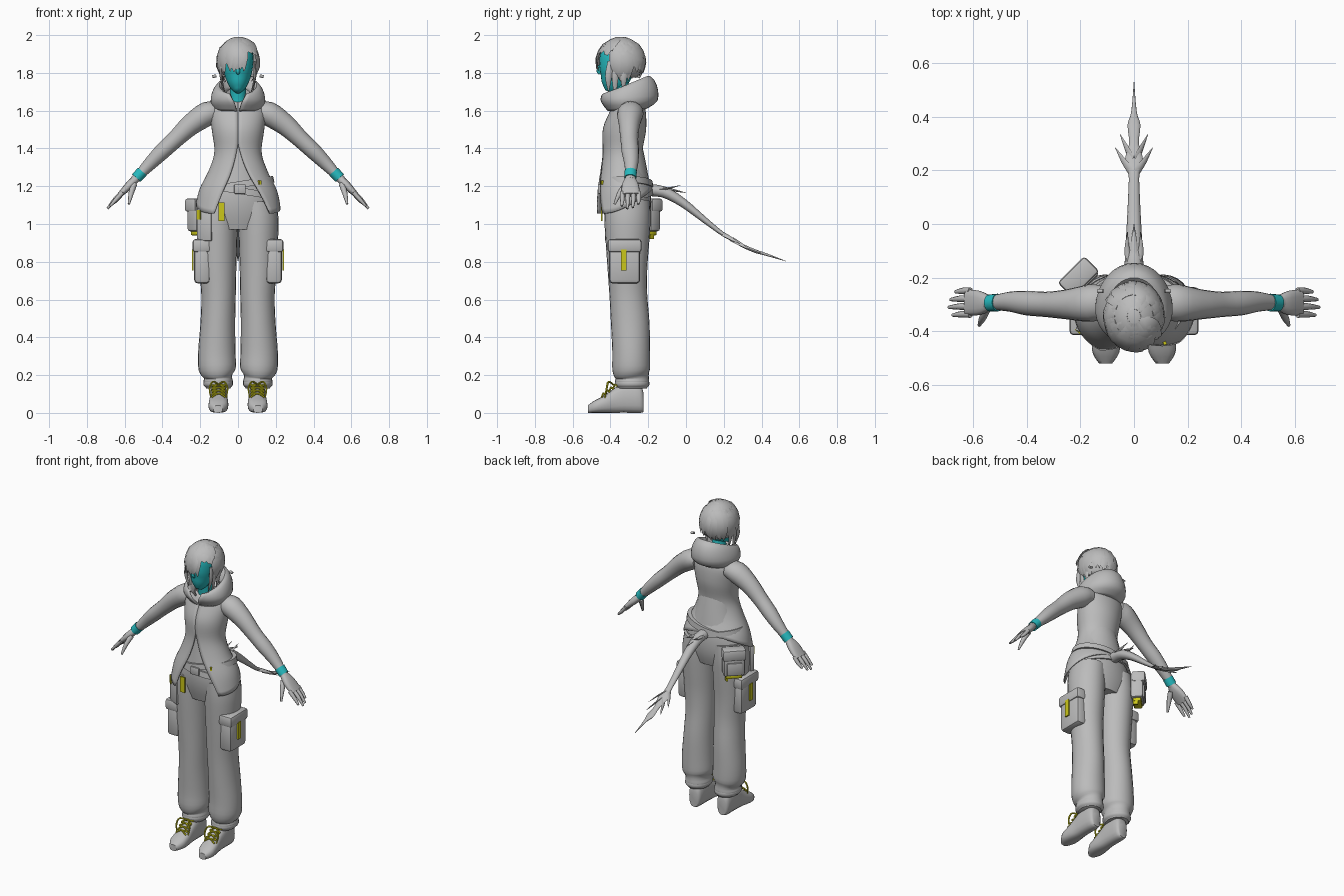
import bpy, bmesh, math, random
from mathutils import Vector, Matrix

random.seed(4)
cube = bpy.data.objects.get("Cube")
if cube:
    bpy.data.objects.remove(cube, do_unlink=True)


def material(name, r, g, b):
    m = bpy.data.materials.new(name)
    m.use_nodes = True
    m.diffuse_color = (r, g, b, 1)
    m.node_tree.nodes["Principled BSDF"].inputs["Base Color"].default_value = (r, g, b, 1)
    return m


grey = material("plain grey", 0.5, 0.5, 0.5)
teal = material("teal skin", 0.02, 0.5, 0.53)
yellow = material("yellow trim", 0.6, 0.57, 0.01)


def finish(name, bm, mat, angle=40):
    bmesh.ops.recalc_face_normals(bm, faces=bm.faces)
    mesh = bpy.data.meshes.new(name)
    bm.to_mesh(mesh)
    bm.free()
    mesh.materials.append(mat)
    mesh.shade_smooth()
    mesh.set_sharp_from_angle(angle=math.radians(angle))
    obj = bpy.data.objects.new(name, mesh)
    bpy.context.scene.collection.objects.link(obj)
    return obj


def thicken(obj, amount):
    mod = obj.modifiers.new("thickness", "SOLIDIFY")
    mod.thickness = amount
    mod.offset = 0


def grid(bm, rows, closed):
    """Join rows of points into quads."""
    vs = [[bm.verts.new(p) for p in row] for row in rows]
    n = len(vs[0])
    for lo, hi in zip(vs, vs[1:]):
        for i in range(n if closed else n - 1):
            j = (i + 1) % n
            bm.faces.new((lo[i], lo[j], hi[j], hi[i]))
    return vs


def spline(rows, steps):
    """Smooth curve through rows of numbers."""
    ext = [rows[0]] + list(rows) + [rows[-1]]
    out = []
    for p, q, r, s in zip(ext, ext[1:], ext[2:], ext[3:]):
        for k in range(steps):
            t = k / steps
            out.append([b + t * (c - a) / 2 + t * t * (a - 2.5 * b + 2 * c - d / 2)
                        + t ** 3 * (d - a + 3 * (b - c)) / 2 for a, b, c, d in zip(p, q, r, s)])
    return out + [list(rows[-1])]


def tube(name, rows, mat, ref=(1, 0, 0), axis=None, n=16, power=1, steps=3):
    """Loft of ellipses; each row is x, y, z, half width along ref, other half width."""
    rows = spline(rows, steps)
    rings = []
    for i, row in enumerate(rows):
        c = Vector(row[:3])
        ahead, behind = rows[min(i + 1, len(rows) - 1)], rows[max(i - 1, 0)]
        t = Vector(axis) if axis else Vector(ahead[:3]) - Vector(behind[:3])
        t.normalize()
        u = Vector(ref) - t * t.dot(Vector(ref))
        u.normalize()
        v = t.cross(u)
        ring = []
        for k in range(n):
            a = math.tau * k / n
            ca, sa = math.cos(a), math.sin(a)
            ring.append(c + u * max(row[3], .001) * math.copysign(abs(ca) ** power, ca)
                        + v * max(row[4], .001) * math.copysign(abs(sa) ** power, sa))
        rings.append(ring)
    bm = bmesh.new()
    vs = grid(bm, rings, True)
    bm.faces.new(vs[0])
    bm.faces.new(vs[-1])
    return finish(name, bm, mat, 50)


def box(name, centre, size, mat, turn=0, bevel=0.0):
    bm = bmesh.new()
    bmesh.ops.create_cube(bm, size=1)
    bmesh.ops.scale(bm, vec=size, verts=bm.verts)
    if bevel:
        bmesh.ops.bevel(bm, geom=bm.edges[:], offset=bevel, segments=2, affect="EDGES", profile=.5)
    bmesh.ops.rotate(bm, matrix=Matrix.Rotation(math.radians(turn), 3, "Z"), verts=bm.verts)
    bmesh.ops.translate(bm, vec=centre, verts=bm.verts)
    return finish(name, bm, mat)


def flip(rows, s):
    return [(s * r[0], *r[1:]) for r in rows]


# Head, neck and nose
tube("face", [(0, -.41, 1.7, .015, .02), (0, -.395, 1.73, .045, .057), (0, -.375, 1.78, .068, .082),
              (0, -.365, 1.84, .08, .095), (0, -.355, 1.9, .08, .095), (0, -.345, 1.96, .05, .06)], teal, n=20)
tube("nose", [(0, -.448, 1.85, .006, .008), (0, -.462, 1.81, .011, .012), (0, -.455, 1.795, .008, .006)], teal, n=8)
tube("neck", [(0, -.325, 1.56, .06, .06), (0, -.335, 1.64, .045, .045), (0, -.35, 1.76, .043, .045)], teal)

# Hair cap, open over the face
CENTRE, RADII = Vector((0, -.345, 1.865)), Vector((.105, .12, .122))
bm = bmesh.new()
bmesh.ops.create_uvsphere(bm, u_segments=24, v_segments=16, radius=1)
gone = [v for v in bm.verts if (v.co.y < -.2 and v.co.z < .45) or v.co.z < -.8]
bmesh.ops.delete(bm, geom=gone, context="VERTS")
bmesh.ops.scale(bm, vec=RADII, verts=bm.verts)
bmesh.ops.translate(bm, vec=CENTRE, verts=bm.verts)
thicken(finish("hair_cap", bm, grey), .008)


def on_head(az, el, k):
    az, el = math.radians(az), math.radians(el)
    d = Vector((math.sin(az) * math.cos(el), -math.cos(az) * math.cos(el), math.sin(el)))
    return CENTRE + d * RADII * k


# Layered locks: long fringe on one side, swept short on the other
for layer, start in enumerate((78, 50)):
    for az in range(-180, 180, 24):
        az += layer * 12 + random.uniform(-5, 5)
        if -75 < az < 8:
            end = -26
        elif 8 <= az < 65:
            end = 18
        else:
            end = -48 if abs(az) < 115 else -36
        end += random.uniform(-9, 9)
        rows = []
        for f, k, w in ((0, .98, .016), (.35, 1.02, .032), (.7, 1.06, .026), (1, 1.12, .002)):
            k += random.uniform(0, .04) * f
            rows.append((*on_head(az + 10 * f, start + (end - start) * f, k), w, .007 * (1.2 - f)))
        side = (math.cos(math.radians(az)), math.sin(math.radians(az)), 0)
        tube("hair_lock", rows, grey, ref=side, n=6, steps=2)
for s in (1, -1):
    for y, low in ((-.41, 1.7), (-.375, 1.66), (-.33, 1.69)):
        tube("neck_lock", flip([(.085, y + .01, 1.86, .015, .008), (.09, y, 1.78, .018, .008),
                                (.07, y, low, .002, .002)], s), grey, ref=(0, 1, 0), n=6)
    tube("ear_bead", flip([(.115, -.25, 1.785, .008, .008), (.136, -.25, 1.78, .008, .008)], s), grey,
         ref=(0, 1, 0), n=8, steps=1)

# Tunic with a flared, slanted hem and a front slit: z, half width, front y, back y
PROFILE = spline([(1.655, .075, -.37, -.25), (1.64, .11, -.38, -.235), (1.6, .143, -.397, -.218),
                  (1.5, .135, -.437, -.215), (1.38, .121, -.437, -.235), (1.28, .152, -.452, -.22),
                  (1.17, .205, -.477, -.175), (1.04, .228, -.5, -.15)], 4)


def profile_at(z):
    for p, q in zip(PROFILE, PROFILE[1:]):
        if q[0] <= z <= p[0]:
            t = (p[0] - z) / (p[0] - q[0])
            return [a + (b - a) * t for a, b in zip(p, q)]
    return PROFILE[-1]


rows = []
for i in range(25):
    t = i / 24
    row = []
    for k in range(41):
        back = (1 - math.cos(math.tau * k / 40)) / 2
        z = 1.655 + (1.055 + .13 * back - 1.655) * t
        open_by = max(0, 1.42 - z) / .37
        first, last = .85 * open_by, math.tau - .6 * open_by
        a = first + (last - first) * k / 40
        _, rx, yf, yb = profile_at(z)
        row.append((rx * math.sin(a), (yf + yb) / 2 - (yb - yf) / 2 * math.cos(a), z))
    rows.append(row)
bm = bmesh.new()
grid(bm, rows, False)
thicken(finish("tunic", bm, grey), .008)

# Hood collar lying on the shoulders: half width, front reach, back reach, front z, back rise, gap
rows = []
for rx, front, back, z, rise, gap in spline([(.115, .09, .1, 1.6, .01, .06), (.14, .125, .165, 1.645, .01, .15),
                                             (.128, .13, .16, 1.675, .06, .3), (.1, .12, .12, 1.68, .1, .42),
                                             (.07, .08, .08, 1.64, .08, .4)], 3):
    row = []
    for k in range(33):
        a = gap + (math.tau - 2 * gap) * k / 32
        reach = front if math.cos(a) > 0 else back
        row.append((rx * math.sin(a), -.32 - reach * math.cos(a), z + rise * (1 - math.cos(a)) / 2))
    rows.append(row)
bm = bmesh.new()
grid(bm, rows, False)
thicken(finish("hood", bm, grey), .01)

# Inner shirt, trouser seat and crossed belts
tube("trouser_seat", [(0, -.31, .97, .16, .1), (0, -.31, 1.05, .2, .122), (0, -.315, 1.15, .19, .13),
                      (0, -.32, 1.28, .135, .115), (0, -.33, 1.45, .1, .09)], grey, n=24)
for s, z in ((1, 1.16), (-1, 1.19)):
    tube("belt", [(0, -.315, z, .195, .142), (0, -.315, z + .035, .188, .138)], grey,
         axis=(s * .16, 0, 1), n=32, steps=1)
box("belt_buckle", (.01, -.46, 1.185), (.06, .012, .05), grey, bevel=.004)
box("tunic_stud", (.115, -.445, 1.22), (.012, .012, .02), yellow, 30)

for s in (1, -1):
    # Bare arm, wristband and hand
    tube("arm", flip([(.1, -.285, 1.595, .055, .045), (.16, -.295, 1.585, .07, .064), (.25, -.3, 1.525, .056, .056),
                      (.33, -.3, 1.45, .047, .046), (.4, -.295, 1.385, .046, .043), (.46, -.29, 1.325, .038, .036),
                      (.52, -.293, 1.262, .028, .026), (.55, -.295, 1.232, .028, .022)], s), grey, ref=(0, 1, 0))
    tube("wristband", flip([(.507, -.293, 1.277, .033, .031), (.538, -.295, 1.243, .032, .03)], s), teal,
         ref=(0, 1, 0), steps=1)
    tube("palm", flip([(.54, -.295, 1.24, .027, .02), (.575, -.295, 1.205, .045, .022),
                       (.625, -.292, 1.155, .048, .014)], s), grey, ref=(0, 1, 0), power=.8)
    for i, reach in enumerate((.05, .068, .074, .06)):
        y = -.25 - .029 * i
        tube("finger", flip([(.61, y, 1.168, .013, .012), (.615 + reach / 2, y, 1.13, .012, .011),
                             (.617 + reach, y - .003, 1.155 - reach, .006, .006)], s), grey, ref=(0, 1, 0), n=8)
    tube("thumb", flip([(.55, -.315, 1.21, .018, .016), (.565, -.35, 1.165, .014, .014),
                        (.578, -.378, 1.105, .006, .006)], s), grey, ref=(0, 1, 0), n=8)

    # Baggy trouser leg with gathered cuff
    tube("trouser_leg", flip([(.105, -.285, .13, .064, .078), (.105, -.285, .165, .078, .09), (.106, -.285, .19, .074, .088),
                              (.11, -.29, .23, .098, .1), (.112, -.29, .32, .099, .1), (.107, -.295, .47, .092, .102),
                              (.103, -.305, .62, .091, .1), (.107, -.31, .76, .098, .105), (.108, -.31, .9, .103, .115),
                              (.108, -.31, 1.02, .107, .122), (.1, -.312, 1.12, .1, .12)], s), grey, n=24)
    tube("trouser_cuff", flip([(.105, -.285, .13, .06, .075), (.105, -.285, .15, .079, .092),
                               (.105, -.285, .185, .07, .085)], s), grey, n=24)
    box("thigh_pocket", (s * .19, -.325, .785), (.085, .165, .2), grey, bevel=.02)
    box("pocket_flap", (s * .193, -.325, .885), (.095, .18, .07), grey, bevel=.015)
    box("pocket_strap", (s * .24, -.33, .81), (.008, .03, .11), yellow)

    # Boot and crossed laces
    tube("boot", flip([(.102, -.225, .055, .028, .05), (.102, -.245, .075, .042, .075), (.102, -.33, .078, .046, .077),
                       (.102, -.38, .065, .047, .065), (.103, -.43, .047, .052, .047), (.105, -.48, .034, .05, .034),
                       (.106, -.52, .02, .025, .02)], s), grey, axis=(0, -1, 0), power=.75)
    for i in range(5):
        y, z = -.445 + .02 * i, .09 + .0155 * i
        for d in (1, -1):
            tube("lace", flip([(.103 - d * .036, y, z - .006, .005, .005), (.103, y + .008, z + .014, .005, .005),
                               (.103 + d * .036, y + .018, z + .006, .005, .005)], s), yellow, ref=(0, 0, 1), n=6)
    for d in (1, -1):
        tube("lace_bow", flip([(.103, -.385, .15, .005, .005), (.103 + d * .03, -.41, .165, .006, .005),
                               (.103 + d * .048, -.42, .13, .005, .005), (.103 + d * .04, -.43, .075, .003, .003)], s),
             yellow, ref=(0, 1, 0), n=6)

# Hip pouch, front pocket and hanging tabs
box("hip_pouch", (-.2, -.205, 1.045), (.13, .075, .17), grey, 45, .015)
box("pouch_flap", (-.207, -.198, 1.1), (.14, .08, .07), grey, 45, .012)
box("pouch_panel", (-.228, -.177, 1.01), (.09, .012, .08), grey, 45, .004)
box("pouch_base", (-.2, -.205, .955), (.1, .05, .03), yellow, 45, .008)
box("pouch_tab", (-.165, -.183, .965), (.012, .03, .09), yellow, 45)
box("front_pocket", (-.175, -.4, .995), (.085, .03, .17), grey, -25, .006)
box("front_tab", (-.088, -.446, 1.065), (.032, .008, .1), yellow)
box("side_tab", (-.208, -.4, 1.05), (.025, .008, .05), yellow, -40)

# Tail with spiked base and barbed blade
tube("tail", [(0, -.22, 1.18, .036, .032), (0, -.12, 1.17, .034, .03), (0, -.02, 1.115, .028, .024),
              (0, .1, 1.02, .022, .016), (0, .19, .95, .02, .011), (0, .24, .92, .034, .009), (0, .3, .885, .018, .009),
              (0, .37, .855, .024, .009), (0, .42, .84, .01, .007), (0, .53, .803, .001, .001)], grey, n=12)
for s in (1, -1):
    for y, z, out in ((.2, .945, .07), (.25, .915, .052)):
        tube("tail_barb", flip([(.006, y - .01, z + .005, .016, .006), (out * .55, y + .035, z - .02, .012, .005),
                                (out, y + .085, z - .05, .001, .001)], s), grey, ref=(0, 1, 0), n=6)
    tube("tail_spike", flip([(.018, -.15, 1.185, .014, .01), (.026, -.09, 1.19, .009, .006),
                             (.024, -.03, 1.205, .001, .001)], s), grey, n=6)
tube("tail_ridge", [(0, -.12, 1.19, .018, .01), (0, -.07, 1.18, .012, .008), (0, 0, 1.165, .001, .001)], grey, n=6)
